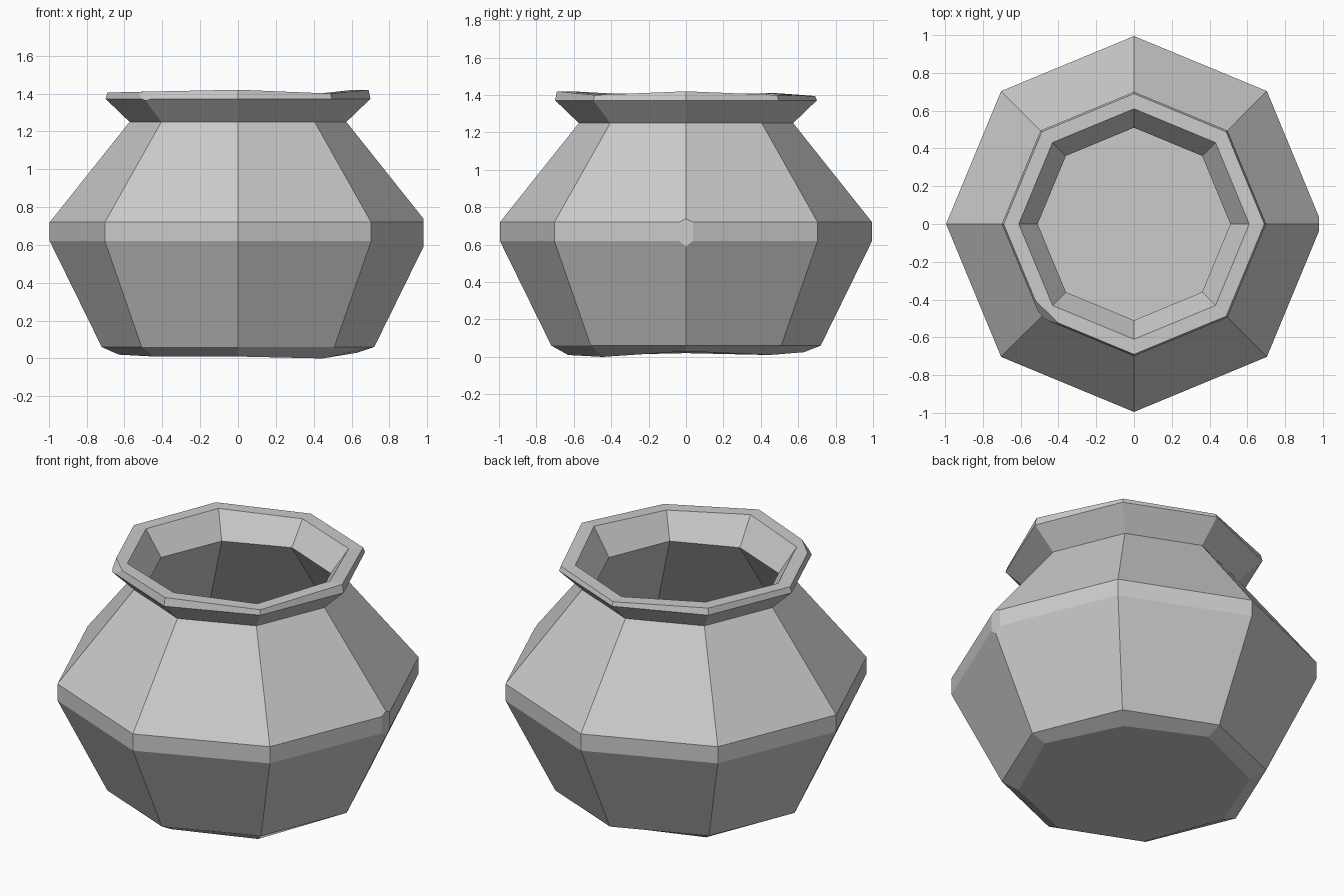
import bpy, bmesh
from math import cos, sin, pi
from mathutils import Vector

cube = bpy.data.objects.get("Cube")
if cube:
    bpy.data.objects.remove(cube)

SIDES = 8
# Uneven heights around the foot and the lip, one per corner from +x
FOOT_Z = (0.03, 0.01, 0.025, 0.01, 0.02, 0.01, 0.01, 0.0)
LIP_Z = (1.42, 1.40, 1.395, 1.41, 1.405, 1.41, 1.42, 1.40)

# (radius, height) from the foot, up the outside, over the lip, down the inside
PROFILE = [
    (0.63, FOOT_Z), (0.72, 0.06), (0.995, 0.62), (0.995, 0.72),
    (0.573, 1.25), (0.70, 1.372), (0.69, LIP_Z),
    (0.61, LIP_Z), (0.51, 1.26), (0.90, 0.70), (0.90, 0.64), (0.64, 0.11),
]


def ring(bm, radius, height):
    verts = []
    for i in range(SIDES):
        a = 2 * pi * i / SIDES
        z = height[i] if isinstance(height, tuple) else height
        verts.append(bm.verts.new((radius * cos(a), radius * sin(a), z)))
    return verts


def chip(bm, normal, distance):
    """Slice a corner off with a plane and close the cut."""
    n = Vector(normal).normalized()
    cut = bmesh.ops.bisect_plane(
        bm, geom=bm.verts[:] + bm.edges[:] + bm.faces[:],
        plane_co=n * distance, plane_no=n, clear_outer=True)
    edges = [e for e in cut["geom_cut"] if isinstance(e, bmesh.types.BMEdge)]
    bmesh.ops.holes_fill(bm, edges=edges, sides=0)


# Hollow pot body
bm = bmesh.new()
rings = [ring(bm, r, z) for r, z in PROFILE]
for low, high in zip(rings, rings[1:]):
    for i in range(SIDES):
        j = (i + 1) % SIDES
        bm.faces.new((low[i], low[j], high[j], high[i]))
bm.faces.new(rings[0][::-1])
bm.faces.new(rings[-1])

# Worn spots on the belly and the lip
chip(bm, (1, 0, 0), 0.98)
chip(bm, (-0.8 * cos(pi / 4), -0.8 * sin(pi / 4), 0.6), 1.37)
bmesh.ops.recalc_face_normals(bm, faces=bm.faces[:])

mesh = bpy.data.meshes.new("clay_pot")
bm.to_mesh(mesh)
bm.free()
pot = bpy.data.objects.new("clay_pot", mesh)
bpy.context.scene.collection.objects.link(pot)

# Plain grey
grey = bpy.data.materials.new("plain_grey")
grey.use_nodes = True
color = (0.6, 0.6, 0.6, 1)
grey.diffuse_color = color
grey.node_tree.nodes["Principled BSDF"].inputs["Base Color"].default_value = color
mesh.materials.append(grey)
